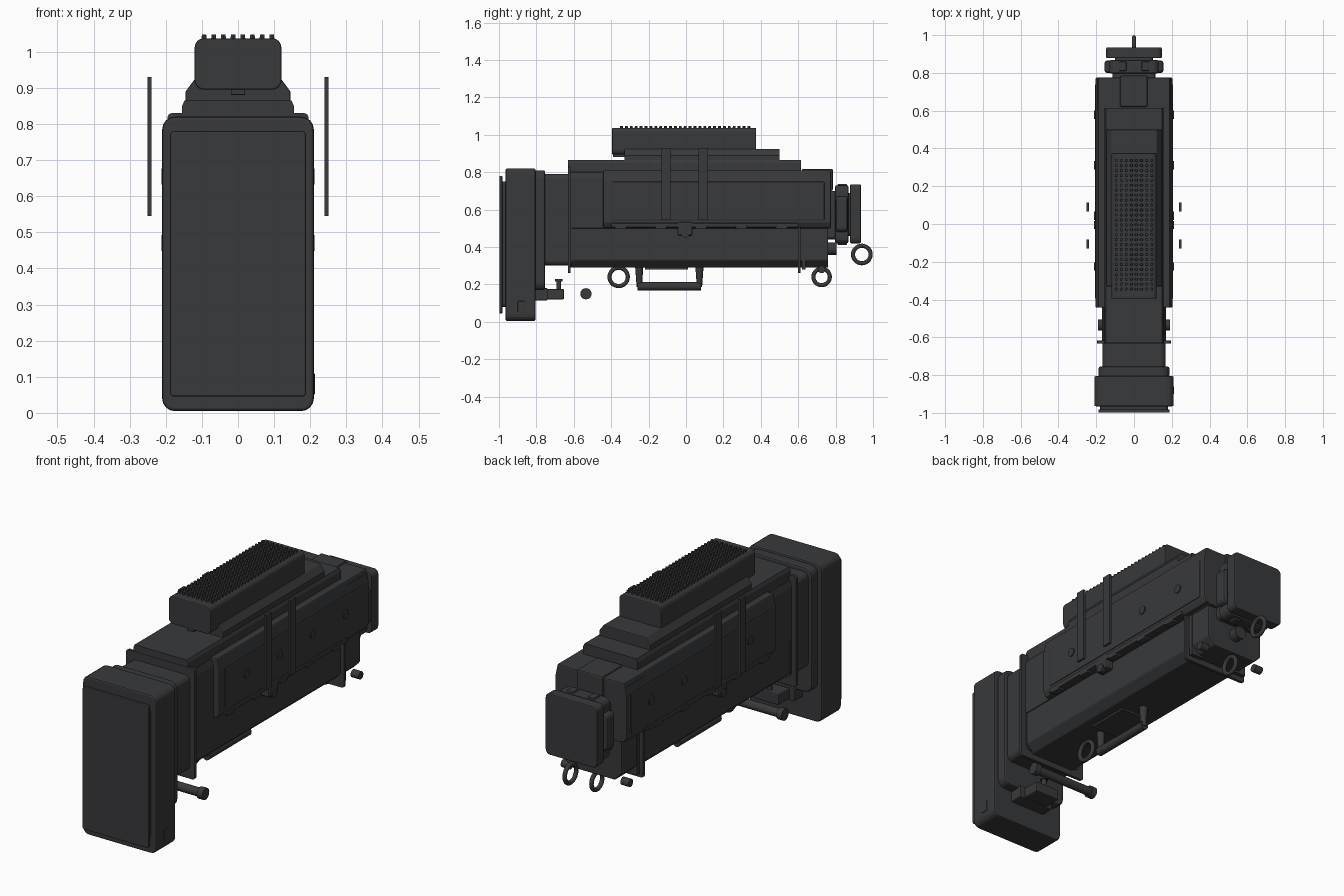
import bpy, bmesh, math
from mathutils import Matrix

if "Cube" in bpy.data.objects:
    bpy.data.objects.remove(bpy.data.objects["Cube"])

mat = bpy.data.materials.new("dark_polymer")
mat.diffuse_color = (0.04, 0.041, 0.044, 1)
mat.use_nodes = True
mat.node_tree.nodes["Principled BSDF"].inputs["Base Color"].default_value = mat.diffuse_color


def finish(name, bm, bevel=0.0, seg=2):
    bmesh.ops.recalc_face_normals(bm, faces=bm.faces)
    me = bpy.data.meshes.new(name)
    bm.to_mesh(me)
    bm.free()
    me.materials.append(mat)
    ob = bpy.data.objects.new(name, me)
    bpy.context.collection.objects.link(ob)
    if bevel:
        m = ob.modifiers.new("bevel", 'BEVEL')
        m.width, m.segments, m.limit_method = bevel, seg, 'ANGLE'
        m.angle_limit = math.radians(40)
    return ob


def box(name, x0, x1, y0, y1, z0, z1, bevel=0.0):
    bm = bmesh.new()
    bmesh.ops.create_cube(bm, size=1)
    for v in bm.verts:
        v.co = ((x0 + x1) / 2 + v.co.x * (x1 - x0), (y0 + y1) / 2 + v.co.y * (y1 - y0),
                (z0 + z1) / 2 + v.co.z * (z1 - z0))
    return finish(name, bm, bevel)


def prism(name, pts, y0, y1, bevel=0.0):
    """XZ section extruded along Y."""
    bm = bmesh.new()
    f = bm.faces.new([bm.verts.new((x, y0, z)) for x, z in pts])
    r = bmesh.ops.extrude_face_region(bm, geom=[f])
    bmesh.ops.translate(bm, vec=(0, y1 - y0, 0), verts=[g for g in r['geom'] if isinstance(g, bmesh.types.BMVert)])
    return finish(name, bm, bevel)


def sym(half):
    return half + [(-x, z) for x, z in reversed(half)]


def rrect(w, z0, z1, r, n=4):
    pts = []
    for cx, cz, a in ((w - r, z1 - r, 0), (r - w, z1 - r, 90), (r - w, z0 + r, 180), (w - r, z0 + r, 270)):
        for i in range(n + 1):
            t = math.radians(a + 90 * i / n)
            pts.append((cx + r * math.cos(t), cz + r * math.sin(t)))
    return pts


def cyl(name, c, r, length, axis, n=20, r2=None):
    bm = bmesh.new()
    bmesh.ops.create_cone(bm, cap_ends=True, segments=n, radius1=r, radius2=r if r2 is None else r2, depth=length)
    rot = {'X': Matrix.Rotation(math.pi / 2, 4, 'Y'), 'Y': Matrix.Rotation(-math.pi / 2, 4, 'X'),
           'Z': Matrix()}[axis]
    bmesh.ops.transform(bm, matrix=Matrix.Translation(c) @ rot, verts=bm.verts)
    ob = finish(name, bm)
    for p in ob.data.polygons:
        p.use_smooth = len(p.vertices) == 4 and n > 8
    return ob


def ring(name, y, z, R, r):
    bpy.ops.mesh.primitive_torus_add(major_radius=R, minor_radius=r, major_segments=28, minor_segments=10,
                                     location=(0, y, z), rotation=(0, math.pi / 2, 0))
    ob = bpy.context.object
    ob.name = name
    ob.data.materials.append(mat)
    bpy.ops.object.shade_smooth()


# Front housing, lens panel and stepped collar
prism("front_housing", rrect(.21, .005, .82, .035), -.965, -.805, .008)
prism("panel_spacer", rrect(.18, .08, .75, .02), -.985, -.96)
prism("front_panel", rrect(.188, .045, .78, .01), -.998, -.982, .004)
prism("rear_collar", rrect(.187, .17, .81, .04), -.81, -.755, .008)
prism("neck", rrect(.168, .30, .79, .03), -.76, -.61)
box("housing_button", .20, .213, -.90, -.86, .05, .11, .003)

# Main body with chamfered keel
prism("lower_body", sym([(.125, .29), (.165, .33), (.165, .53)]), -.63, .76, .006)
prism("upper_body", sym([(.17, .50), (.17, .77), (.16, .80)]), -.63, .62, .005)
prism("rear_body", sym([(.17, .50), (.195, .53), (.195, .79), (.18, .81)]), .60, .775, .006)
box("rear_top_block", -.075, .072, .62, .785, .70, .818, .008)
prism("deck_lower", sym([(.155, .78), (.155, .85), (.148, .865)]), -.63, .615)
prism("deck_upper", sym([(.145, .85), (.145, .89), (.12, .924)]), -.33, .50, .004)

# Frame flanges
prism("front_flange", rrect(.195, .26, .83, .012), -.632, -.617)
prism("rear_flange", rrect(.185, .26, .51, .012), .598, .612)

# Top rail with grip studs
prism("top_rail", rrect(.12, .895, 1.037, .025), -.395, .375, .005)
box("rail_clip", -.02, .02, -.39, -.32, .88, .905, .003)
bm = bmesh.new()
for i in range(8):
    for j in range(27):
        bmesh.ops.create_cone(bm, cap_ends=True, segments=6, radius1=.0085, radius2=.007, depth=.014,
                              matrix=Matrix.Translation((-.094 + i * .0268, -.345 + j * .0262, 1.04)))
finish("rail_studs", bm)

# Parts repeated on both sides
for s, side in ((1, "right"), (-1, "left")):
    def sbox(name, a, b, *rest):
        x = sorted((s * a, s * b))
        return box(side + "_" + name, x[0], x[1], *rest)
    prism(side + "_cover", [(s * .15, .505), (s * .19, .505), (s * .203, .53), (s * .203, .75),
                            (s * .19, .81), (s * .15, .81)], -.443, .775, .005)
    sbox("cover_panel", .19, .207, -.395, .74, .54, .75, .006)
    sbox("cover_rail", .16, .205, -.40, .60, .505, .528, .004)
    for j in range(5):
        y = -.38 + j * .215
        sbox("rail_clip_tab", .17, .207, y, y + .06, .495, .515, .004)
    sbox("latch", .15, .207, -.045, .035, .46, .535, .01)
    cyl(side + "_latch_pin", (s * .20, -.005, .47), .022, .025, 'X', 12)
    for j in range(4):
        cyl(side + "_bolt", (s * .203, -.225 + j * .268, .655), .022, .018, 'X', 16)
    for y in (-.107, .09):
        sbox("strap", .239, .251, y - .024, y + .024, .545, .93)
    cyl(side + "_rear_peg", (s * .17, .725, .28), .02, .045, 'X', 16)
    sbox("rear_lug", .10, .168, .62, .64, .28, .50)

# Rear eyepiece and cover plate
prism("eyepiece_mount", rrect(.115, .44, .70, .02), .76, .81)
prism("eyepiece_core", rrect(.13, .42, .73, .03), .797, .868, .008)
prism("eyepiece_clamp", rrect(.156, .48, .67, .025), .80, .865, .012)
for x in (-.06, .06):
    box("clamp_rib", x - .02, x + .02, .81, .86, .41, .738, .006)
prism("eyepiece_neck", rrect(.10, .46, .69, .02), .86, .89)
prism("eyepiece_cover", rrect(.147, .42, .735, .025), .878, .935, .005)
cyl("rear_port", (0, .775, .39), .034, .06, 'Y')

# Carry rings
ring("front_ring", -.36, .24, .049, .011)
ring("middle_ring", .725, .24, .044, .011)
ring("rear_ring", .94, .36, .047, .011)

# Underside handle
cyl("handle_bar", (0, -.09, .19), .022, .34, 'Y')
for y in (-.25, .072):
    cyl("handle_leg", (0, y, .24), .014, .11, 'Z', 12, .022)
box("handle_plate", -.08, .08, -.22, .01, .28, .30)

# Front bracket, thumb screw and cross rod
box("bracket_base", -.10, .10, -.81, -.74, .115, .18, .004)
box("bracket_arm", -.07, .07, -.75, -.652, .12, .175, .006)
cyl("screw_post", (0, -.68, .195), .013, .06, 'Z', 12)
cyl("screw_head", (0, -.68, .222), .02, .012, 'Z', 12)
cyl("cross_rod", (0, -.535, .15), .022, .36, 'X')
for x in (-.175, .175):
    cyl("rod_end", (x, -.535, .15), .03, .03, 'X')
